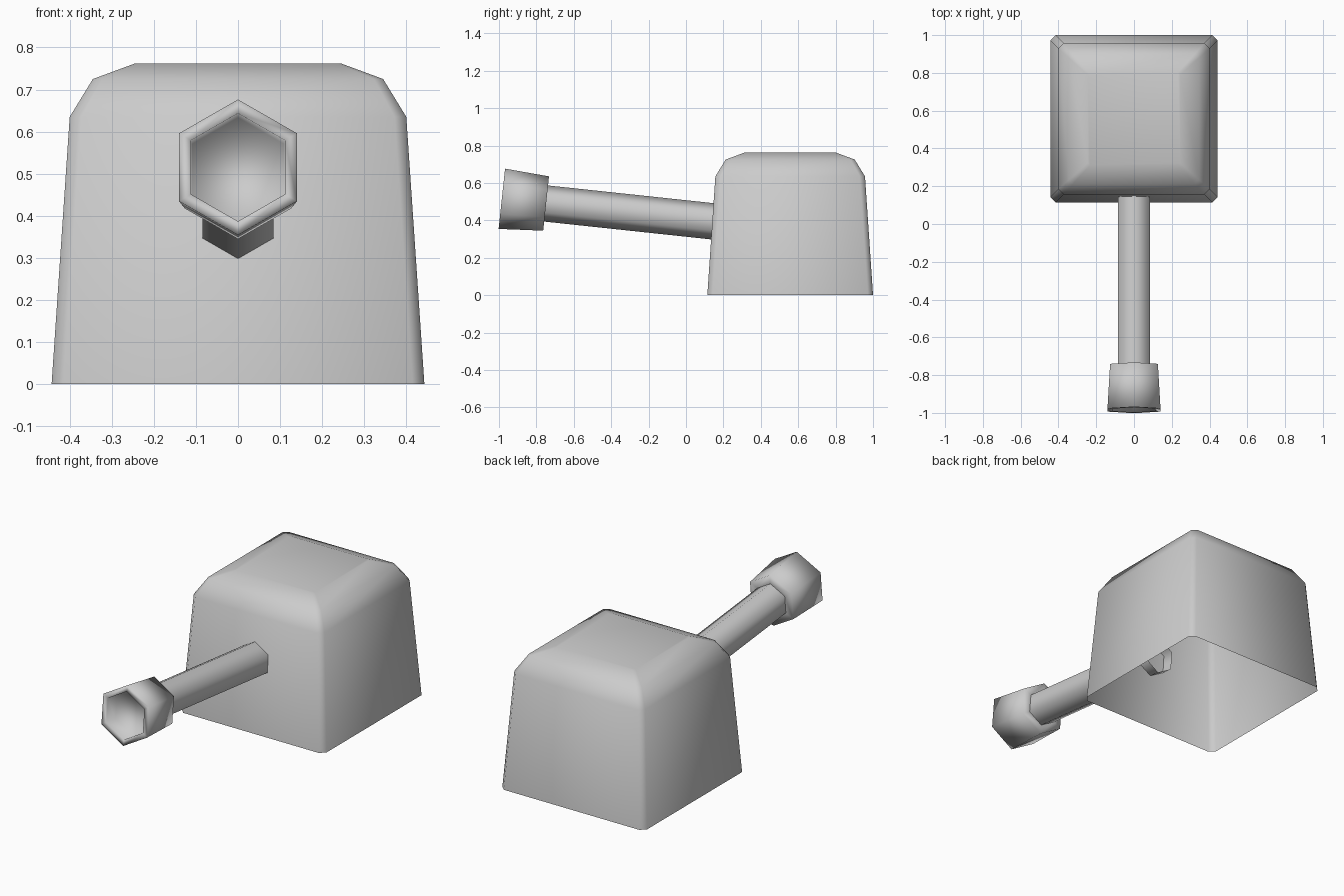
import bpy, bmesh, math
from mathutils import Matrix, Vector

cube = bpy.data.objects.get("Cube")
if cube:
    bpy.data.objects.remove(cube, do_unlink=True)

grey = bpy.data.materials.new("plain grey")
grey.use_nodes = True
colour = (0.6, 0.6, 0.6, 1)
grey.diffuse_color = colour
grey.node_tree.nodes["Principled BSDF"].inputs["Base Color"].default_value = colour


def loft(name, rings, matrix, cap_end):
    """Skin a list of point rings, smooth shaded, optionally closing the last."""
    bm = bmesh.new()
    loops = [[bm.verts.new(p) for p in ring] for ring in rings]
    for a, b in zip(loops, loops[1:]):
        n = len(a)
        for i in range(n):
            j = (i + 1) % n
            bm.faces.new((a[i], a[j], b[j], b[i]))
    if cap_end:
        bm.faces.new(loops[-1])
    for f in bm.faces:
        f.smooth = True
    mesh = bpy.data.meshes.new(name)
    bm.to_mesh(mesh)
    bm.free()
    mesh.materials.append(grey)
    obj = bpy.data.objects.new(name, mesh)
    obj.matrix_world = matrix
    bpy.context.collection.objects.link(obj)
    return obj


def square(half, cut, z):
    """Square ring with small chamfered corners, anticlockwise."""
    ring = []
    for k in range(4):
        turn = Matrix.Rotation(k * math.pi / 2, 3, 'Z')
        ring += [turn @ Vector((half, half - cut, z)),
                 turn @ Vector((half - cut, half, z))]
    return ring


def hexagon(radius, z):
    """Six-sided ring with a corner pointing along +y."""
    return [Vector((radius * math.cos(a), radius * math.sin(a), z))
            for a in (math.radians(30 + 60 * k) for k in range(6))]


# Turret body: tapered shell, open underneath, with a rounded top
body_profile = [(0.443, 0.028, 0), (0.40, 0.028, 0.635),
                (0.345, 0.022, 0.725), (0.245, 0.012, 0.762)]
loft("turret_body", [square(*p) for p in body_profile],
     Matrix.Translation((0, 0.557, 0)), True)

# Gun axis: local z runs forward along the slightly raised barrel
axis = Matrix.Translation((0, -0.748, 0.49)) @ Matrix.Rotation(math.radians(90 - 6.1), 4, 'X')

# Barrel: open six-sided tube reaching just inside the body
loft("barrel", [hexagon(0.097, -0.96), hexagon(0.097, 0.02)], axis, False)

# Muzzle: flared collar with a rim and a recessed front
muzzle_profile = [(0.097, 0), (0.146, 0), (0.162, 0.238), (0.129, 0.238), (0.127, 0.16)]
loft("muzzle", [hexagon(*p) for p in muzzle_profile], axis, True)
